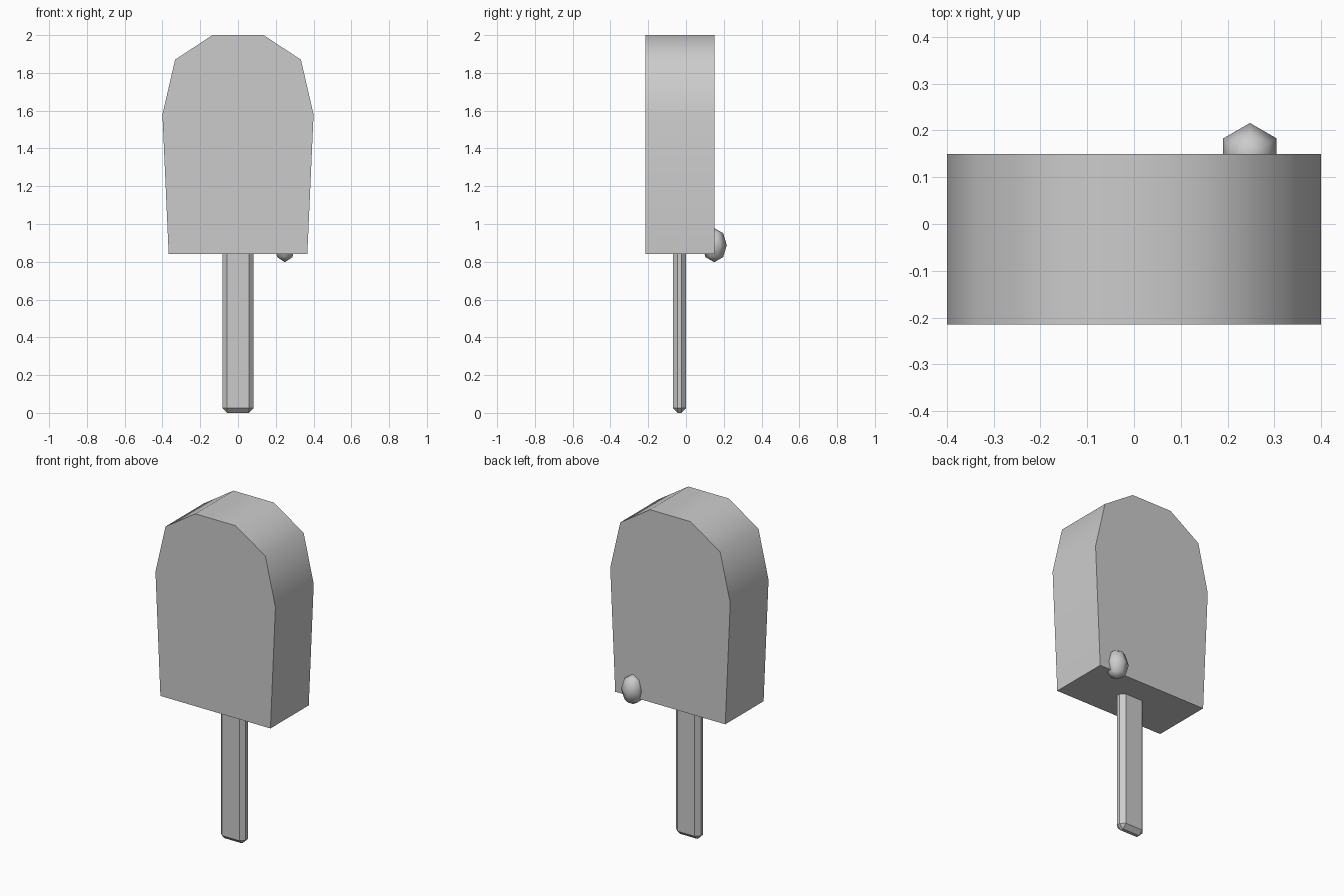
import bpy, bmesh, math

if "Cube" in bpy.data.objects:
    bpy.data.objects.remove(bpy.data.objects["Cube"])

grey = bpy.data.materials.new("plain grey")
grey.diffuse_color = (0.6, 0.6, 0.6, 1)
grey.use_nodes = True
grey.node_tree.nodes["Principled BSDF"].inputs["Base Color"].default_value = grey.diffuse_color


def add_object(name, bm, smooth_angle=None):
    bmesh.ops.recalc_face_normals(bm, faces=bm.faces[:])
    mesh = bpy.data.meshes.new(name)
    bm.to_mesh(mesh)
    bm.free()
    mesh.materials.append(grey)
    obj = bpy.data.objects.new(name, mesh)
    bpy.context.collection.objects.link(obj)
    if smooth_angle:
        bpy.ops.object.select_all(action='DESELECT')
        obj.select_set(True)
        bpy.context.view_layer.objects.active = obj
        bpy.ops.object.shade_smooth_by_angle(angle=math.radians(smooth_angle))
    return obj


# Ice block: mirrored half outline, extruded front to back
half = [(0.367, 0.84), (0.4, 1.58), (0.333, 1.87), (0.135, 2.0)]
outline = half + [(-x, z) for x, z in reversed(half)]
bm = bmesh.new()
front = bm.faces.new([bm.verts.new((x, -0.215, z)) for x, z in outline])
ext = bmesh.ops.extrude_face_region(bm, geom=[front], use_keep_orig=True)
bmesh.ops.translate(bm, vec=(0, 0.365, 0),
                    verts=[v for v in ext["geom"] if isinstance(v, bmesh.types.BMVert)])
add_object("ice_block", bm, 60)

# Stick: chamfered bar whose top end sits inside the block
bm = bmesh.new()
bmesh.ops.create_cube(bm, size=1)
for v in bm.verts:
    v.co = (v.co.x * 0.166, v.co.y * 0.07 - 0.035, (v.co.z + 0.5) * 0.9)
bmesh.ops.bevel(bm, geom=bm.edges[:], offset=0.025, segments=1, affect='EDGES')
add_object("stick", bm)

# Drip: coarse stretched sphere on the lower back edge, a corner facing back
bm = bmesh.new()
bmesh.ops.create_uvsphere(bm, u_segments=6, v_segments=4, radius=1)
if max(v.co.y for v in bm.verts) < 0.95:
    bmesh.ops.rotate(bm, verts=bm.verts[:], cent=(0, 0, 0),
                     matrix=((0, -1, 0), (1, 0, 0), (0, 0, 1)))
for v in bm.verts:
    v.co = (0.248 + v.co.x * 0.066, 0.15 + v.co.y * 0.066, 0.888 + v.co.z * 0.09)
add_object("drip", bm, 75)
